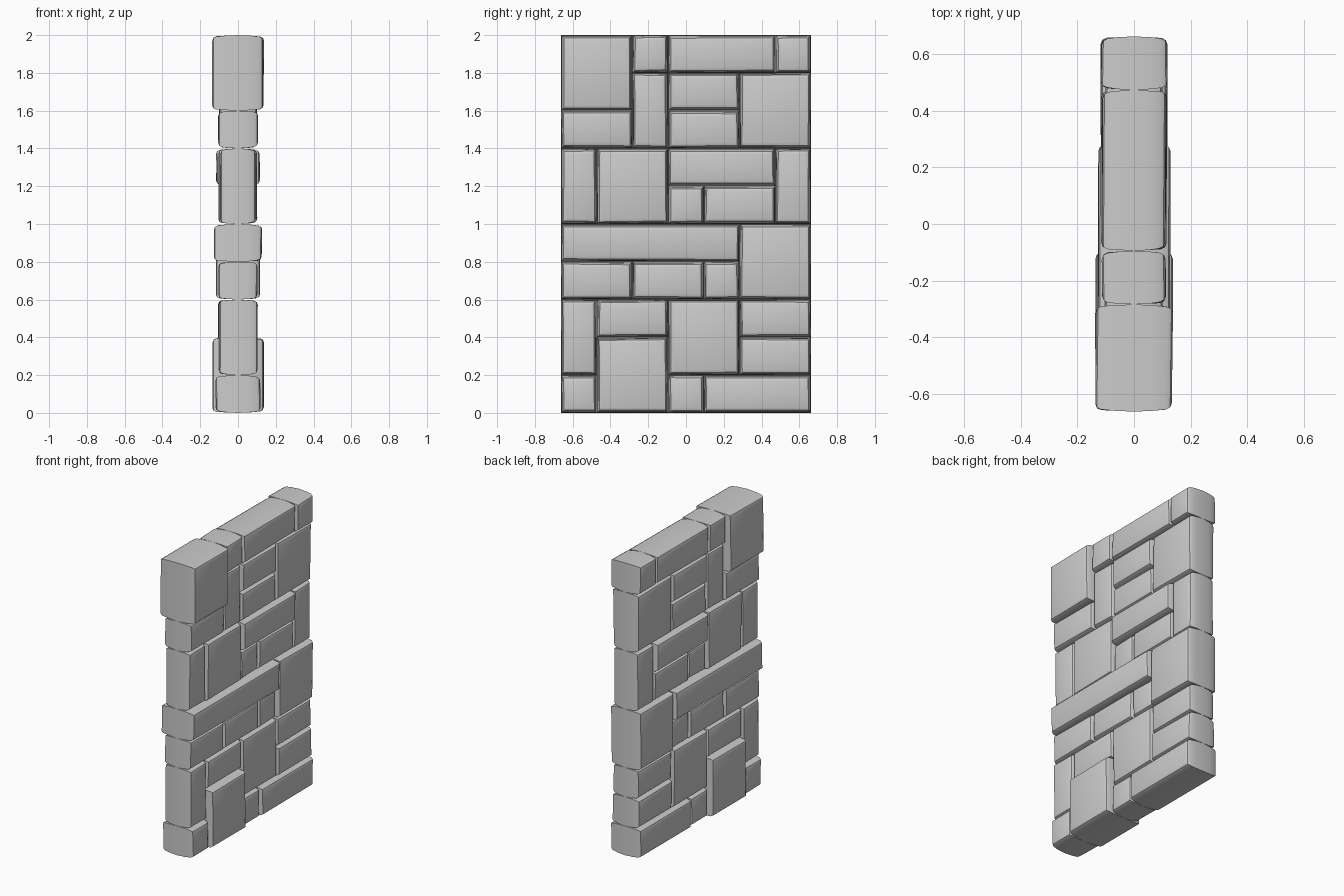
import bpy, bmesh, random

if "Cube" in bpy.data.objects:
    bpy.data.objects.remove(bpy.data.objects["Cube"])

random.seed(4)
Z = 0.2                     # course height
Y0, DY = -0.662, 1.324 / 7  # wall edge, column width

# stone layout: first/last column, first/last course, half thickness
STONES = [
    (0, 2, 8, 10, .135), (2, 3, 9, 10, .112), (3, 6, 9, 10, .112), (6, 7, 9, 10, .116),
    (0, 2, 7, 8, .104), (2, 3, 7, 9, .098), (3, 5, 8, 9, .106), (3, 5, 7, 8, .096),
    (5, 7, 7, 9, .100), (0, 1, 5, 7, .094), (1, 3, 5, 7, .102), (3, 6, 6, 7, .115),
    (6, 7, 5, 7, .096), (3, 4, 5, 6, .090), (4, 6, 5, 6, .096), (0, 5, 4, 5, .126),
    (5, 7, 3, 5, .116), (0, 2, 3, 4, .104), (2, 4, 3, 4, .100), (4, 5, 3, 4, .096),
    (0, 1, 1, 3, .102), (1, 3, 2, 3, .100), (1, 3, 0, 2, .136), (3, 5, 1, 3, .104),
    (5, 7, 2, 3, .098), (5, 7, 1, 2, .106), (0, 1, 0, 1, .118), (3, 4, 0, 1, .106),
    (4, 7, 0, 1, .116),
]


def j(a):
    return random.uniform(-a, a)


def stone(c0, c1, r0, r1, d):
    """Bowed block: full size at mid thickness, tapering to bevelled faces."""
    ya, yb, za, zb = Y0 + c0 * DY, Y0 + c1 * DY, r0 * Z, r1 * Z
    bm = bmesh.new()
    rings = []
    for t in (-1, -.5, 0, .5, 1):
        i = .009 * abs(t) ** 1.6
        k = .003 if abs(t) == 1 else 0
        ring = []
        for y, z in ((ya + i, za + i), (yb - i, za + i), (yb - i, zb - i), (ya + i, zb - i)):
            ring.append(bm.verts.new((t * d + j(k), y + j(k), z + j(k))))
        rings.append(ring)
    for a, b in zip(rings, rings[1:]):
        for n in range(4):
            m = (n + 1) % 4
            bm.faces.new((a[n], a[m], b[m], b[n]))
    caps = [bm.faces.new(rings[0]), bm.faces.new(rings[-1])]
    bmesh.ops.recalc_face_normals(bm, faces=bm.faces)
    # worn rim around both visible faces
    bmesh.ops.bevel(bm, geom=[e for f in caps for e in f.edges], offset=.02,
                    offset_type='OFFSET', segments=2, profile=.5, affect='EDGES')
    me = bpy.data.meshes.new("wall_stone")
    bm.to_mesh(me)
    bm.free()
    ob = bpy.data.objects.new("wall_stone", me)
    bpy.context.collection.objects.link(ob)
    return ob


obs = [stone(*s) for s in STONES]
for ob in obs:
    ob.select_set(True)
bpy.context.view_layer.objects.active = obs[0]
bpy.ops.object.shade_smooth_by_angle(angle=0.5)
